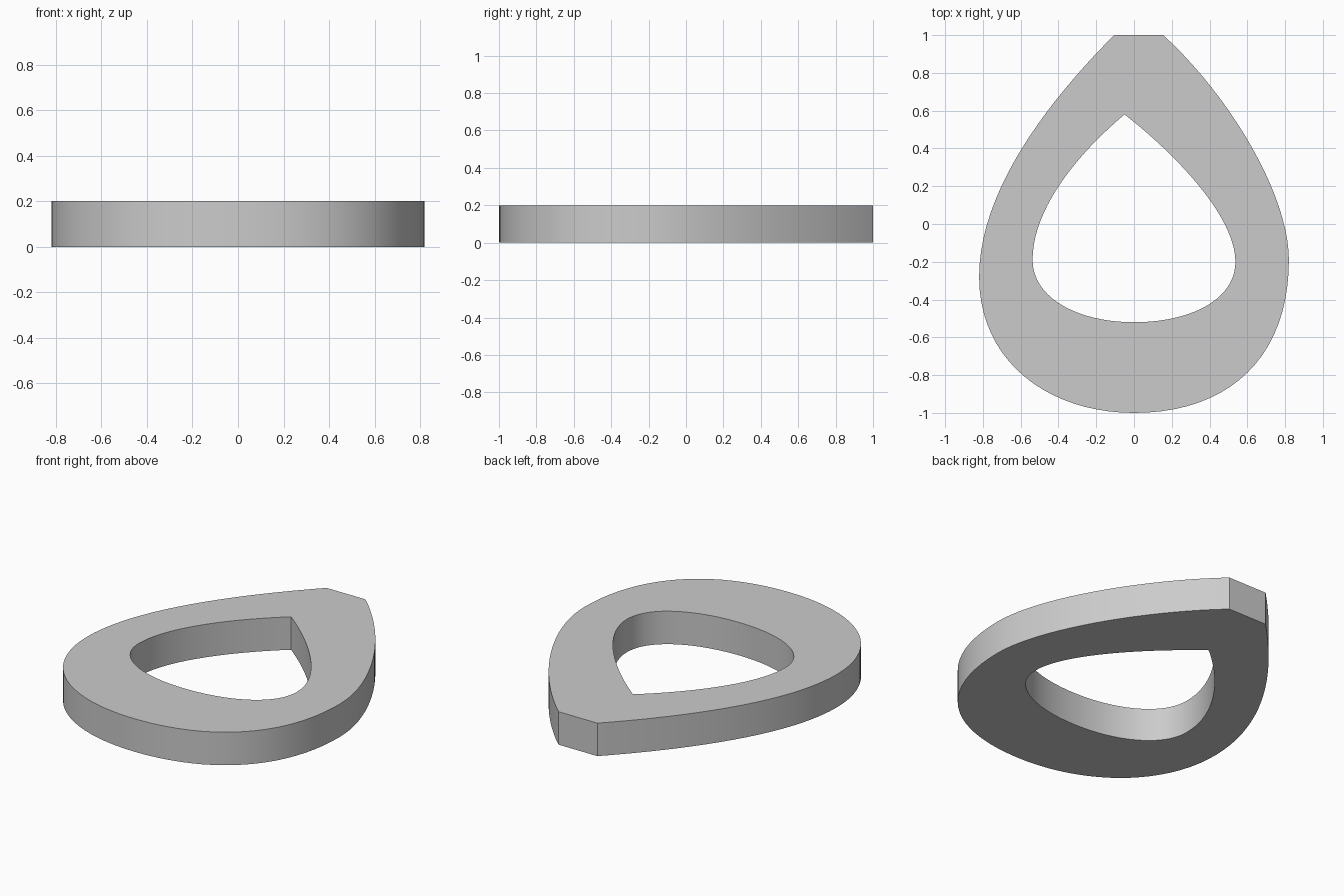
import bpy, bmesh, math

if "Cube" in bpy.data.objects:
    bpy.data.objects.remove(bpy.data.objects["Cube"])

def add_outline(curve, knots):
    """Closed bezier loop; each knot is (left handle, point, right handle)."""
    s = curve.splines.new('BEZIER')
    s.bezier_points.add(len(knots) - 1)
    for p, (l, c, r) in zip(s.bezier_points, knots):
        p.handle_left_type = p.handle_right_type = 'FREE'
        p.co = (*c, 0)
        p.handle_left = (*l, 0)
        p.handle_right = (*r, 0)
    s.use_cyclic_u = True

curve = bpy.data.curves.new("teardrop_profile", 'CURVE')
curve.dimensions = '2D'
curve.fill_mode = 'BOTH'
curve.resolution_u = 20
curve.extrude = 0.1

# outer teardrop with a clipped tip
add_outline(curve, [
    ((-0.02, 1), (-0.105, 1), (-0.465, 0.64)),
    ((-0.82, 0.17), (-0.82, -0.28), (-0.82, -0.73)),
    ((-0.45, -1), (0, -1), (0.51, -1)),
    ((0.82, -0.70), (0.82, -0.19), (0.82, 0.15)),
    ((0.515, 0.67), (0.155, 1), (0.07, 1)),
])
# inner pointed hole
add_outline(curve, [
    ((0.22, 0.37), (-0.05, 0.58), (-0.30, 0.37)),
    ((-0.537, 0.08), (-0.537, -0.19), (-0.537, -0.39)),
    ((-0.30, -0.52), (0, -0.52), (0.30, -0.52)),
    ((0.537, -0.40), (0.537, -0.20), (0.537, 0.04)),
])

# turn the extruded profile into a clean mesh standing on the ground
temp = bpy.data.objects.new("temp_profile", curve)
bpy.context.collection.objects.link(temp)
bpy.context.view_layer.update()
mesh = bpy.data.meshes.new_from_object(
    temp.evaluated_get(bpy.context.evaluated_depsgraph_get()))
bpy.data.objects.remove(temp)

bm = bmesh.new()
bm.from_mesh(mesh)
bmesh.ops.remove_doubles(bm, verts=bm.verts, dist=0.0005)
bmesh.ops.translate(bm, verts=bm.verts, vec=(0, 0, 0.1))
bmesh.ops.recalc_face_normals(bm, faces=bm.faces)
bm.to_mesh(mesh)
bm.free()

ring = bpy.data.objects.new("teardrop_ring", mesh)
bpy.context.collection.objects.link(ring)
bpy.context.view_layer.objects.active = ring
ring.select_set(True)
bpy.ops.object.shade_smooth_by_angle(angle=math.radians(30))
